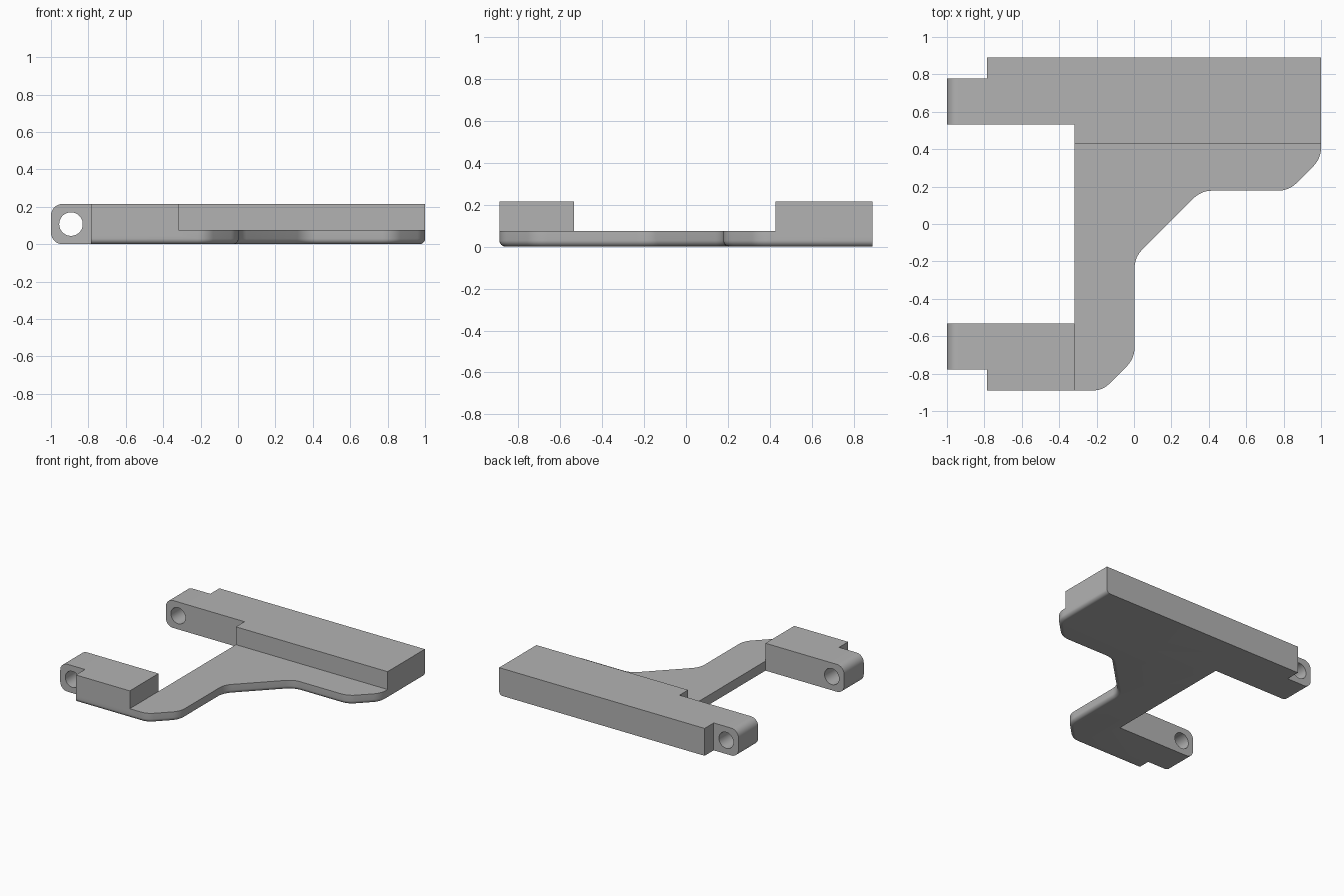
import bpy, bmesh, math
from mathutils import Vector

cube = bpy.data.objects.get("Cube")
if cube:
    bpy.data.objects.remove(cube, do_unlink=True)

# Main dimensions
TOP, PLATE = 0.215, 0.075
INNER, OUTER, LUG = 0.533, 0.89, 0.777
STEM, SHOULDER = -0.317, -0.785
OVERLAP = 0.05

grey = bpy.data.materials.new("plain_grey")
grey.use_nodes = True
grey.diffuse_color = (0.45, 0.45, 0.45, 1)
grey.node_tree.nodes["Principled BSDF"].inputs["Base Color"].default_value = grey.diffuse_color


def rounded(corners, steps=8):
    """Outline from (x, y, radius) corners, rounding those with a radius."""
    out = []
    for i, (x, y, r) in enumerate(corners):
        p = Vector((x, y))
        if not r:
            out.append(p)
            continue
        a = (Vector(corners[i - 1][:2]) - p).normalized()
        b = (Vector(corners[(i + 1) % len(corners)][:2]) - p).normalized()
        half = a.angle(b) / 2
        centre = p + (a + b).normalized() * r / math.sin(half)
        start = p + a * r / math.tan(half) - centre
        end = p + b * r / math.tan(half) - centre
        sweep = math.pi - 2 * half
        for k in range(steps + 1):
            t = k / steps
            out.append(centre + (start * math.sin((1 - t) * sweep)
                                 + end * math.sin(t * sweep)) / math.sin(sweep))
    return out


def prism(name, outline, low, high, axis="z", fillet=None):
    """Extrude an outline along z or y; fillet picks bottom edges to round."""
    bm = bmesh.new()
    place = (lambda p: (p[0], p[1], low)) if axis == "z" else (lambda p: (p[0], low, p[1]))
    face = bm.faces.new([bm.verts.new(place(p)) for p in outline])
    ext = bmesh.ops.extrude_face_region(bm, geom=[face], use_keep_orig=True)
    moved = [g for g in ext["geom"] if isinstance(g, bmesh.types.BMVert)]
    step = Vector((0, 0, high - low)) if axis == "z" else Vector((0, high - low, 0))
    bmesh.ops.translate(bm, vec=step, verts=moved)
    bmesh.ops.recalc_face_normals(bm, faces=bm.faces[:])
    if fillet:
        edges = [e for e in bm.edges
                 if all(abs(v.co.z - low) < 1e-5 for v in e.verts)
                 and fillet((e.verts[0].co + e.verts[1].co) / 2)]
        bmesh.ops.bevel(bm, geom=edges, offset=0.03, segments=6,
                        profile=0.5, affect="EDGES", clamp_overlap=False)
        bmesh.ops.recalc_face_normals(bm, faces=bm.faces[:])
    mesh = bpy.data.meshes.new(name)
    bm.to_mesh(mesh)
    bm.free()
    mesh.materials.append(grey)
    obj = bpy.data.objects.new(name, mesh)
    bpy.context.collection.objects.link(obj)
    return obj


def combine(body, other, operation):
    """Merge or cut a part, then drop the helper."""
    mod = body.modifiers.new(operation.lower(), "BOOLEAN")
    mod.object, mod.operation, mod.solver = other, operation, "EXACT"
    bpy.context.view_layer.objects.active = body
    bpy.ops.object.modifier_apply(modifier=mod.name)
    bpy.data.objects.remove(other, do_unlink=True)


# Thin base plate, its outer front and right edges rounded underneath
plate = rounded([
    (SHOULDER, -OUTER, 0), (-0.168, -OUTER, 0.12), (0.003, -0.719, 0.14),
    (0.003, -0.178, 0.14), (0.359, 0.178, 0.14), (0.828, 0.178, 0.14),
    (1, 0.35, 0.14), (1, OUTER, 0), (SHOULDER, OUTER, 0),
    (SHOULDER, INNER, 0), (STEM, INNER, 0), (STEM, -INNER, 0),
    (SHOULDER, -INNER, 0)])


def outer_edge(m):
    return (m.y < -OUTER + 0.01 or m.x > 0.99
            or (m.x > STEM + 0.01 and m.y < OUTER - 0.01))


frame = prism("hinge_frame", plate, 0, PLATE, fillet=outer_edge)

# Raised back bar and front block
back_bar = prism("back_bar", [
    (SHOULDER, INNER), (STEM, INNER), (STEM, 0.427), (1, 0.427),
    (1, OUTER), (SHOULDER, OUTER)], OVERLAP, TOP)
front_block = prism("front_block", [
    (SHOULDER, -OUTER), (STEM, -OUTER), (STEM, -INNER), (SHOULDER, -INNER)],
    OVERLAP, TOP)
combine(frame, back_bar, "UNION")
combine(frame, front_block, "UNION")

# Hinge lugs with rounded ends
lug = rounded([(-1, 0, 0.062), (SHOULDER + OVERLAP, 0, 0),
               (SHOULDER + OVERLAP, TOP, 0), (-1, TOP, 0.062)])
for name, low, high in (("front_lug", -LUG, -INNER), ("back_lug", INNER, LUG)):
    combine(frame, prism(name, lug, low, high, axis="y"), "UNION")

# Pin hole through both lugs
circle = [(-0.893 + 0.063 * math.cos(a), TOP / 2 + 0.063 * math.sin(a))
          for a in (math.tau * k / 40 for k in range(40))]
combine(frame, prism("pin_cutter", circle, -1, 1, axis="y"), "DIFFERENCE")

# Smooth rounds, sharp corners
bpy.ops.object.select_all(action="DESELECT")
frame.select_set(True)
bpy.context.view_layer.objects.active = frame
bpy.ops.object.shade_smooth_by_angle(angle=math.radians(30))
